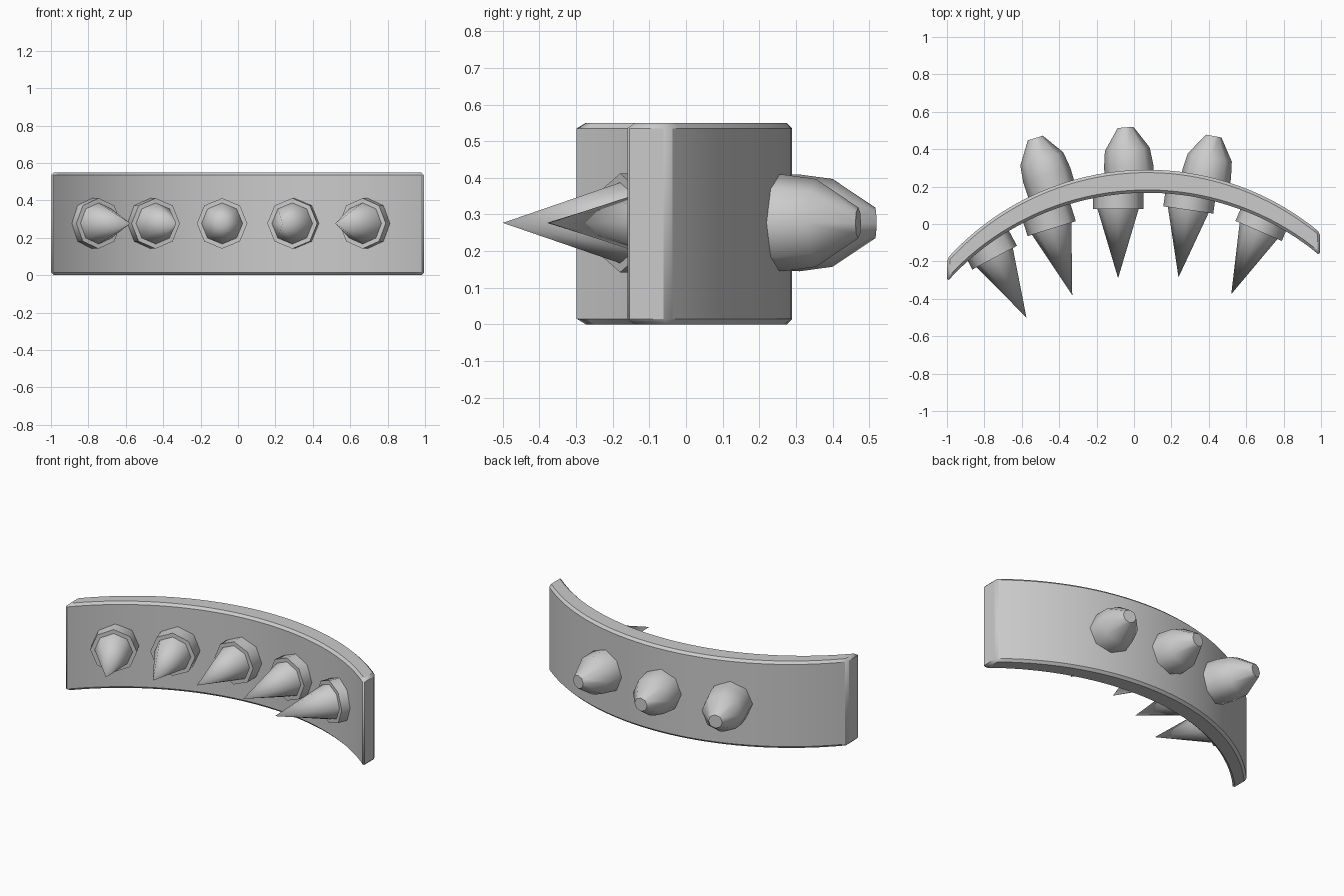
import bpy, bmesh, math
from mathutils import Vector

if "Cube" in bpy.data.objects:
    bpy.data.objects.remove(bpy.data.objects["Cube"])

MID_Z = 0.277

def finish(bm, name, angle):
    bmesh.ops.recalc_face_normals(bm, faces=bm.faces)
    me = bpy.data.meshes.new(name)
    bm.to_mesh(me)
    bm.free()
    ob = bpy.data.objects.new(name, me)
    bpy.context.collection.objects.link(ob)
    bpy.ops.object.select_all(action='DESELECT')
    ob.select_set(True)
    bpy.context.view_layer.objects.active = ob
    bpy.ops.object.shade_smooth_by_angle(angle=math.radians(angle))
    return ob

def lathe(name, base, direction, profile, angle, sides=8):
    """Turned part: profile is (distance along axis, radius) pairs."""
    axis = Vector((*direction, 0)).normalized()
    up = Vector((0, 0, 1))
    side = axis.cross(up)
    origin = Vector((*base, MID_Z))
    bm = bmesh.new()
    rings = []
    for d, r in profile:
        if r == 0:
            rings.append([bm.verts.new(origin + axis * d)] * sides)
            continue
        ring = []
        for i in range(sides):
            a = 2 * math.pi * i / sides
            ring.append(bm.verts.new(origin + axis * d
                                     + (up * math.cos(a) + side * math.sin(a)) * r))
        rings.append(ring)
    for lo, hi in zip(rings, rings[1:]):
        for i in range(sides):
            j = (i + 1) % sides
            if hi[i] is hi[j]:
                bm.faces.new((lo[i], lo[j], hi[i]))
            else:
                bm.faces.new((lo[i], lo[j], hi[j], hi[i]))
    bm.faces.new(rings[0])
    if profile[-1][1] > 0:
        bm.faces.new(rings[-1])
    return finish(bm, name, angle)

# Curved band: one arc, pushed back in y for thickness and up for height
R, CX, CY, DEPTH, HEIGHT, SEG = 1.44, 0.07, -1.15, 0.123, 0.55, 40
a0, a1 = math.asin((-1 - CX) / R), math.asin((0.995 - CX) / R)
arc = [(CX + R * math.sin(a), CY + R * math.cos(a))
       for a in (a0 + (a1 - a0) * i / SEG for i in range(SEG + 1))]
bm = bmesh.new()
loops = [[bm.verts.new((x, y + dy, z)) for dy, z in
          ((0, 0), (-DEPTH, 0), (-DEPTH, HEIGHT), (0, HEIGHT))] for x, y in arc]
for p, q in zip(loops, loops[1:]):
    for i in range(4):
        j = (i + 1) % 4
        bm.faces.new((p[i], p[j], q[j], q[i]))
bm.faces.new(loops[0])
bm.faces.new(loops[-1])
band = finish(bm, "curved_band", 30)
bev = band.modifiers.new("edge_chamfer", 'BEVEL')
bev.width, bev.segments, bev.limit_method = 0.015, 1, 'ANGLE'
bev.angle_limit = math.radians(40)
# chamfer first, then the smooth-by-angle shading
if band.modifiers[0] != bev:
    band.modifiers.move(len(band.modifiers) - 1, 0)

# Front spikes: collar with a narrower cone; (collar face centre, cone tip)
spikes = [((-0.745, -0.18), (-0.575, -0.50)), ((-0.44, -0.025), (-0.33, -0.38)),
          ((-0.085, 0.08), (-0.085, -0.29)), ((0.29, 0.075), (0.238, -0.285)),
          ((0.666, -0.037), (0.52, -0.375))]
for n, (b, t) in enumerate(spikes, 1):
    d = (t[0] - b[0], t[1] - b[1])
    lathe(f"spike_{n}", b, d,
          [(-0.13, 0.135), (0, 0.135), (0, 0.11), (math.hypot(*d), 0)], 50)

# Rear studs: blunt-nosed pegs; (shoulder centre, axis direction)
studs = [((-0.493, 0.348), (-0.296, 0.955)), ((-0.036, 0.40), (-0.08, 0.995)),
         ((0.405, 0.355), (0.18, 0.98))]
for n, (c, d) in enumerate(studs, 1):
    lathe(f"stud_{n}", c, d,
          [(-0.22, 0.13), (-0.09, 0.132), (0, 0.12), (0.117, 0.042)], 50)
